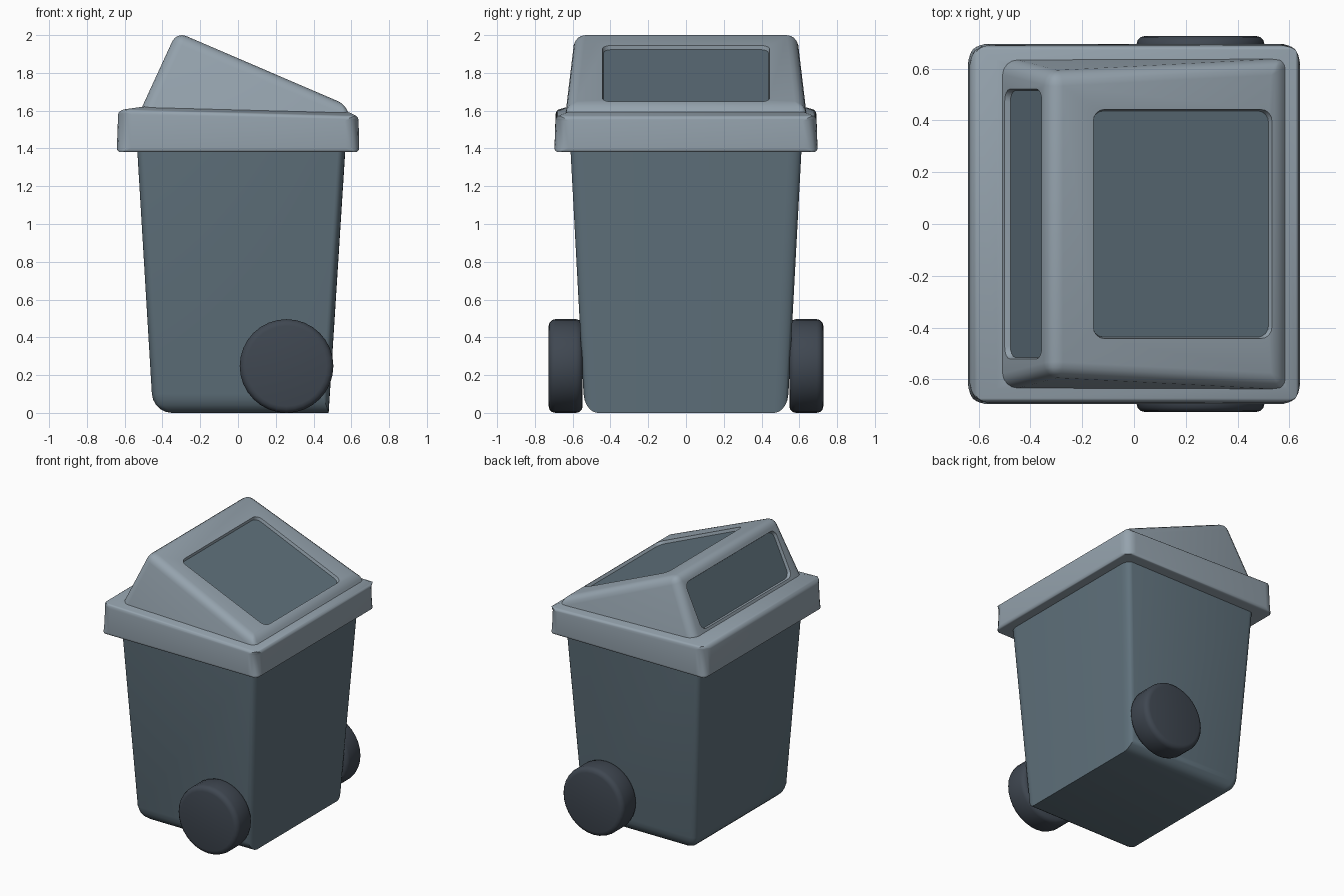
import bpy, bmesh, math
from mathutils import Matrix, Vector

if "Cube" in bpy.data.objects:
    bpy.data.objects.remove(bpy.data.objects["Cube"])


def material(name, rgb):
    m = bpy.data.materials.new(name)
    m.diffuse_color = (*rgb, 1)
    m.use_nodes = True
    m.node_tree.nodes["Principled BSDF"].inputs["Base Color"].default_value = m.diffuse_color
    return m


BODY = material("slate blue", (0.115, 0.165, 0.20))
LID = material("light grey", (0.30, 0.365, 0.42))
TYRE = material("charcoal", (0.050, 0.063, 0.082))


def activate(ob):
    bpy.ops.object.select_all(action='DESELECT')
    ob.select_set(True)
    bpy.context.view_layer.objects.active = ob


def smooth(ob):
    activate(ob)
    bpy.ops.object.shade_smooth_by_angle(angle=math.radians(35))


def loft(name, rings, mat, weight, width, segments=4):
    """Skin rings of points, cap the ends, bevel edges by a weight rule."""
    bm = bmesh.new()
    loops = [[bm.verts.new(p) for p in ring] for ring in rings]
    n = len(loops[0])
    for a, b in zip(loops, loops[1:]):
        for i in range(n):
            bm.faces.new((a[i], a[(i + 1) % n], b[(i + 1) % n], b[i]))
    bm.faces.new(loops[0])
    bm.faces.new(loops[-1])
    bmesh.ops.recalc_face_normals(bm, faces=bm.faces)
    layer = bm.edges.layers.float.new("bevel_weight_edge")
    for e in bm.edges:
        e[layer] = weight(e.verts[0].co, e.verts[1].co)
    me = bpy.data.meshes.new(name)
    bm.to_mesh(me)
    bm.free()
    me.materials.append(mat)
    ob = bpy.data.objects.new(name, me)
    bpy.context.collection.objects.link(ob)
    activate(ob)
    mod = ob.modifiers.new("bevel", 'BEVEL')
    mod.limit_method = 'WEIGHT'
    mod.width = width
    mod.segments = segments
    bpy.ops.object.modifier_apply(modifier=mod.name)
    return ob


def rect(x0, x1, y, z0, z1):
    return [(x0, -y, z0), (x1, -y, z1), (x1, y, z1), (x0, y, z0)]


# Tapered bin body: rounded floor edges except on the +x side
def body_weight(a, b):
    if abs(a.z - b.z) > 0.5:
        return 0.4
    if max(a.z, b.z) < 0.01 and min(a.x, b.x) < 0.4:
        return 1.0
    return 0.0


body = loft("bin_body", [rect(-0.45, 0.48, 0.537, 0, 0),
                         rect(-0.535, 0.57, 0.613, 1.42, 1.42)],
            BODY, body_weight, 0.10, 5)
smooth(body)

# Lid rim: overhanging collar with a gently rising shoulder
def rim_weight(a, b):
    if abs(a.z - b.z) > 0.1:
        return 1.0
    return 0.3 if abs(a.z - b.z) < 0.001 or abs(a.y - b.y) < 0.001 else 0.0


rim = loft("lid_rim", [rect(-0.642, 0.642, 0.697, 1.38, 1.38),
                       rect(-0.634, 0.638, 0.69, 1.602, 1.567),
                       rect(-0.50, 0.58, 0.62, 1.622, 1.595)],
           LID, rim_weight, 0.075, 4)
smooth(rim)

# Wedge-shaped hood
profile = [(-0.54, 1.55), (-0.325, 2.017), (0.56, 1.637), (0.605, 1.55)]
hood_rings = [[(x, s * (0.642 - (z - 1.55) * 0.12), z) for x, z in profile]
              for s in (-1, 1)]


def hood_weight(a, b):
    if max(a.z, b.z) < 1.6:
        return 0.0
    return 1.0 if max(a.z, b.z) > 1.9 else 0.6


hood = loft("lid_hood", hood_rings, LID, hood_weight, 0.055, 4)


def slab(name, frame, hu, hv, n0, n1, mat, flare=0.0):
    """Round-cornered slab lying in the plane of the given frame."""
    f = flare
    rings = [[(-hu, -hv, n0), (hu, -hv, n0), (hu, hv, n0), (-hu, hv, n0)],
             [(-hu - f, -hv - f, n1), (hu + f, -hv - f, n1),
              (hu + f, hv + f, n1), (-hu - f, hv + f, n1)]]
    ob = loft(name, rings, mat,
              lambda a, b: float(abs(a.z - b.z) > 1e-4), 0.045)
    ob.data.transform(frame)
    return ob


# Recessed panels in the sloping and the steep hood faces
def recess(name, p, q, t, hu, hv, depth=0.025):
    p, q = Vector((p[0], 0, p[1])), Vector((q[0], 0, q[1]))
    u = (q - p).normalized()
    n = Vector((-u.z, 0, u.x))
    v = n.cross(u)
    frame = Matrix.Translation(p.lerp(q, t)) @ Matrix((u, v, n)).transposed().to_4x4()
    cutter = slab("cutter", frame, hu, hv, -depth, 0.06, LID, 0.02)
    activate(hood)
    mod = hood.modifiers.new("cut", 'BOOLEAN')
    mod.operation = 'DIFFERENCE'
    mod.solver = 'EXACT'
    mod.object = cutter
    bpy.ops.object.modifier_apply(modifier=mod.name)
    bpy.data.objects.remove(cutter)
    smooth(slab(name, frame, hu, hv, -depth - 0.003, -depth + 0.004, BODY))


recess("slope_panel", profile[1], profile[2], 0.58, 0.37, 0.437)
recess("steep_panel", profile[0], profile[1], 0.52, 0.165, 0.515)
smooth(hood)

# Pair of wheels with rounded shoulders
for side, label in ((-1, "front"), (1, "back")):
    bpy.ops.mesh.primitive_cylinder_add(vertices=32, radius=0.248, depth=0.18,
                                        location=(0.257, side * 0.637, 0.248),
                                        rotation=(math.pi / 2, 0, 0))
    wheel = bpy.context.object
    wheel.name = label + "_wheel"
    wheel.data.materials.append(TYRE)
    mod = wheel.modifiers.new("bevel", 'BEVEL')
    mod.width = 0.035
    mod.segments = 3
    mod.limit_method = 'ANGLE'
    mod.angle_limit = math.radians(60)
    bpy.ops.object.modifier_apply(modifier=mod.name)
    smooth(wheel)
